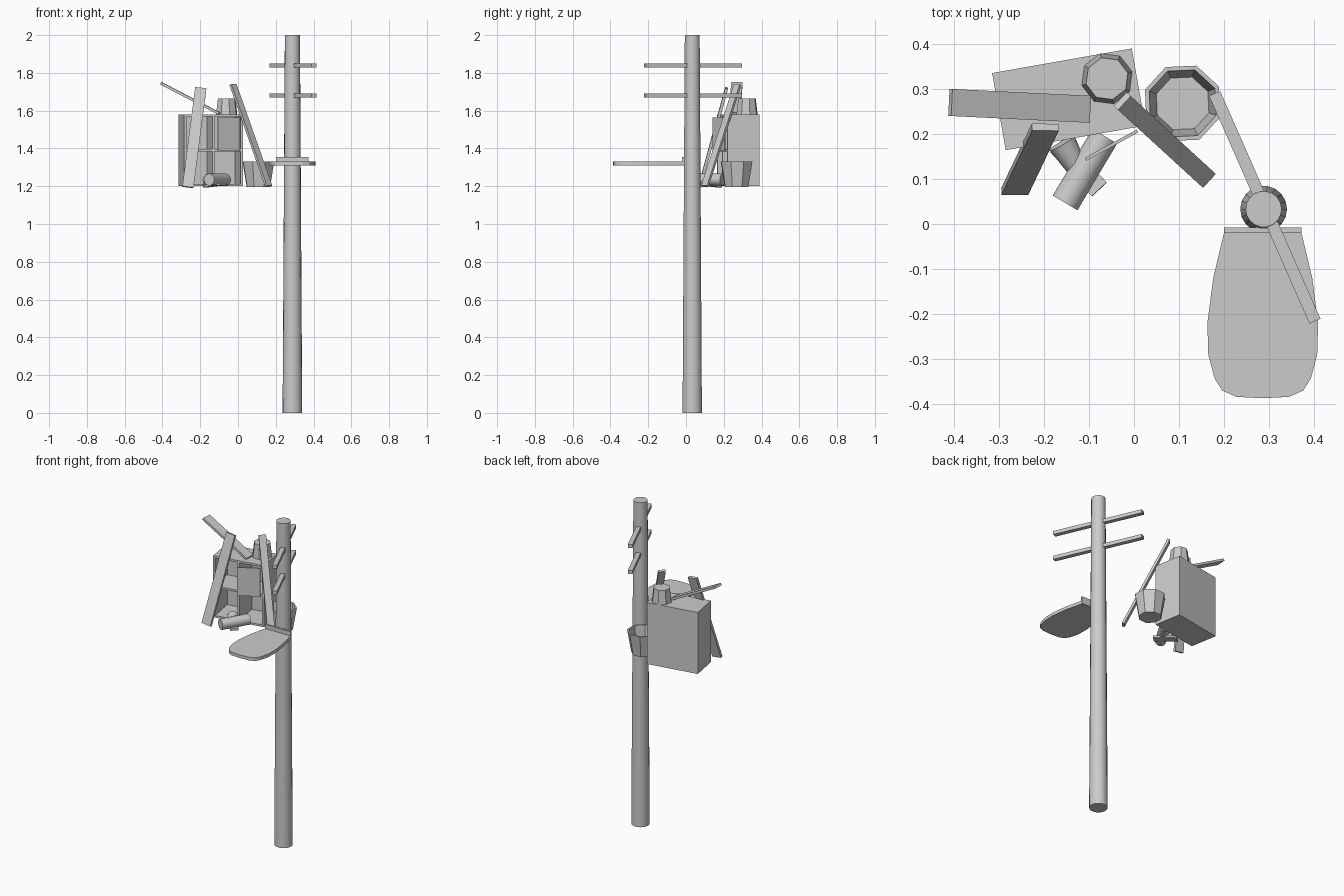
import bpy, bmesh, math
from mathutils import Vector, Matrix

if "Cube" in bpy.data.objects:
    bpy.data.objects.remove(bpy.data.objects["Cube"])


def finish(name, bm, matrix=None):
    bmesh.ops.recalc_face_normals(bm, faces=bm.faces)
    me = bpy.data.meshes.new(name)
    bm.to_mesh(me)
    bm.free()
    ob = bpy.data.objects.new(name, me)
    bpy.context.collection.objects.link(ob)
    if matrix is not None:
        ob.matrix_world = matrix
    return ob


def box(name, centre, size, frame=Matrix.Identity(4)):
    bm = bmesh.new()
    bmesh.ops.create_cube(bm, size=1)
    bmesh.ops.scale(bm, vec=size, verts=bm.verts)
    return finish(name, bm, frame @ Matrix.Translation(centre))


def board(name, a, b, width, thick, side):
    """Plank from a to b, its width lying roughly along side."""
    a, b = Vector(a), Vector(b)
    z = (b - a).normalized()
    y = z.cross(Vector(side)).normalized()
    x = y.cross(z)
    frame = Matrix((x, y, z)).transposed().to_4x4()
    frame.translation = (a + b) / 2
    return box(name, (0, 0, 0), (width, thick, (b - a).length), frame)


def lathe(name, profile, sides, a, axis=(0, 0, 1), spin=0):
    """Revolve (radius, height) points; both ends are capped."""
    bm = bmesh.new()
    rings = [[bm.verts.new((r * math.cos(spin + i * math.tau / sides),
                            r * math.sin(spin + i * math.tau / sides), z))
              for i in range(sides)] for r, z in profile]
    for lo, hi in zip(rings, rings[1:]):
        for i in range(sides):
            j = (i + 1) % sides
            bm.faces.new((lo[i], lo[j], hi[j], hi[i]))
    bm.faces.new(rings[0][::-1])
    bm.faces.new(rings[-1])
    rot = Vector((0, 0, 1)).rotation_difference(Vector(axis)).to_matrix().to_4x4()
    return finish(name, bm, Matrix.Translation(a) @ rot)


# pole
pole = lathe("pole", [(0.052, 0), (0.04, 2)], 18, (0.288, 0.033, 0))

# crossbars
for i, z in enumerate((1.68, 1.84)):
    board(f"crossbar_{i + 1}", (0.179, 0.29, z), (0.402, -0.216, z), 0.027, 0.022, (1, 0.44, 0))

# seat: half outline mirrored about its centre line, then extruded
half = [(0.085, -0.015), (0.11, -0.12), (0.123, -0.22), (0.121, -0.29),
        (0.107, -0.343), (0.09, -0.37), (0.058, -0.384), (0, -0.387)]
outline = half + [(-x, y) for x, y in reversed(half[:-1])]
bm = bmesh.new()
face = bm.faces.new([bm.verts.new((0.286 + x, y, 1.31)) for x, y in outline])
ext = bmesh.ops.extrude_face_region(bm, geom=[face])
bmesh.ops.translate(bm, vec=(0, 0, 0.02),
                    verts=[v for v in ext["geom"] if isinstance(v, bmesh.types.BMVert)])
finish("seat", bm)
box("seat_bracket", (0.286, -0.014, 1.333), (0.172, 0.012, 0.045))

# open cabinet with shelf and divider
cab = Matrix.Translation((-0.145, 0.277, 1.39)) @ Matrix.Rotation(math.radians(10), 4, 'Z')
W, D, H, T = 0.315, 0.174, 0.38, 0.012
for s, n in ((-1, "left"), (1, "right")):
    box(f"cabinet_{n}", (s * (W - T) / 2, 0, 0), (T, D, H), cab)
for s, n in ((-1, "bottom"), (1, "top")):
    box(f"cabinet_{n}", (0, 0, s * (H - T) / 2), (W - 2 * T, D, T), cab)
box("cabinet_back", (0, (D - T) / 2, 0), (W - 2 * T, T, H - 2 * T), cab)
box("cabinet_shelf", (0, -T / 2, 0), (W - 2 * T, D - T, T), cab)
box("cabinet_divider", (0, -T / 2, 0), (T, D - T, H - 2 * T), cab)

# small door left ajar
board("cabinet_door", (-0.05, 0.175, 1.39), (-0.05, 0.175, 1.565), 0.132, 0.007, (0.88, 0.48, 0))

# loose planks
board("plank_on_top", (-0.408, 0.27, 1.745), (-0.1, 0.255, 1.585), 0.06, 0.014, (0.05, 1, 0))
board("plank_left", (-0.265, 0.072, 1.195), (-0.197, 0.215, 1.72), 0.06, 0.016, (1, 0, -0.1))
board("plank_right", (0.163, 0.1, 1.2), (-0.026, 0.273, 1.737), 0.042, 0.014, (0.68, 0.74, 0))

# buckets
lathe("open_bucket", [(0.066, 1.195), (0.089, 1.33), (0.079, 1.33), (0.062, 1.207)], 8,
      (0.108, 0.268, 0), spin=math.radians(25))
lathe("upturned_bucket", [(0.058, 1.58), (0.048, 1.664)], 8,
      (-0.06, 0.323, 0), spin=math.radians(15))

# rubble in front of the cabinet
for n, a, b, r0, r1 in (("can_front", (-0.153, 0.047, 1.235), (-0.065, 0.195, 1.235), 0.032, 0.032),
                        ("can_back", (-0.16, 0.18, 1.235), (-0.115, 0.105, 1.222), 0.032, 0.02)):
    d = Vector(b) - Vector(a)
    ob = lathe(n, [(r0, 0), (r1, d.length)], 12, a, d)
board("rubble_board", (-0.17, 0.175, 1.2), (-0.077, 0.077, 1.212), 0.045, 0.012, (1, 1, 0))

# smooth round parts
for o in bpy.data.objects:
    o.select_set(o.name in ("pole", "can_front", "can_back"))
bpy.context.view_layer.objects.active = pole
bpy.ops.object.shade_smooth_by_angle(angle=math.radians(35))
